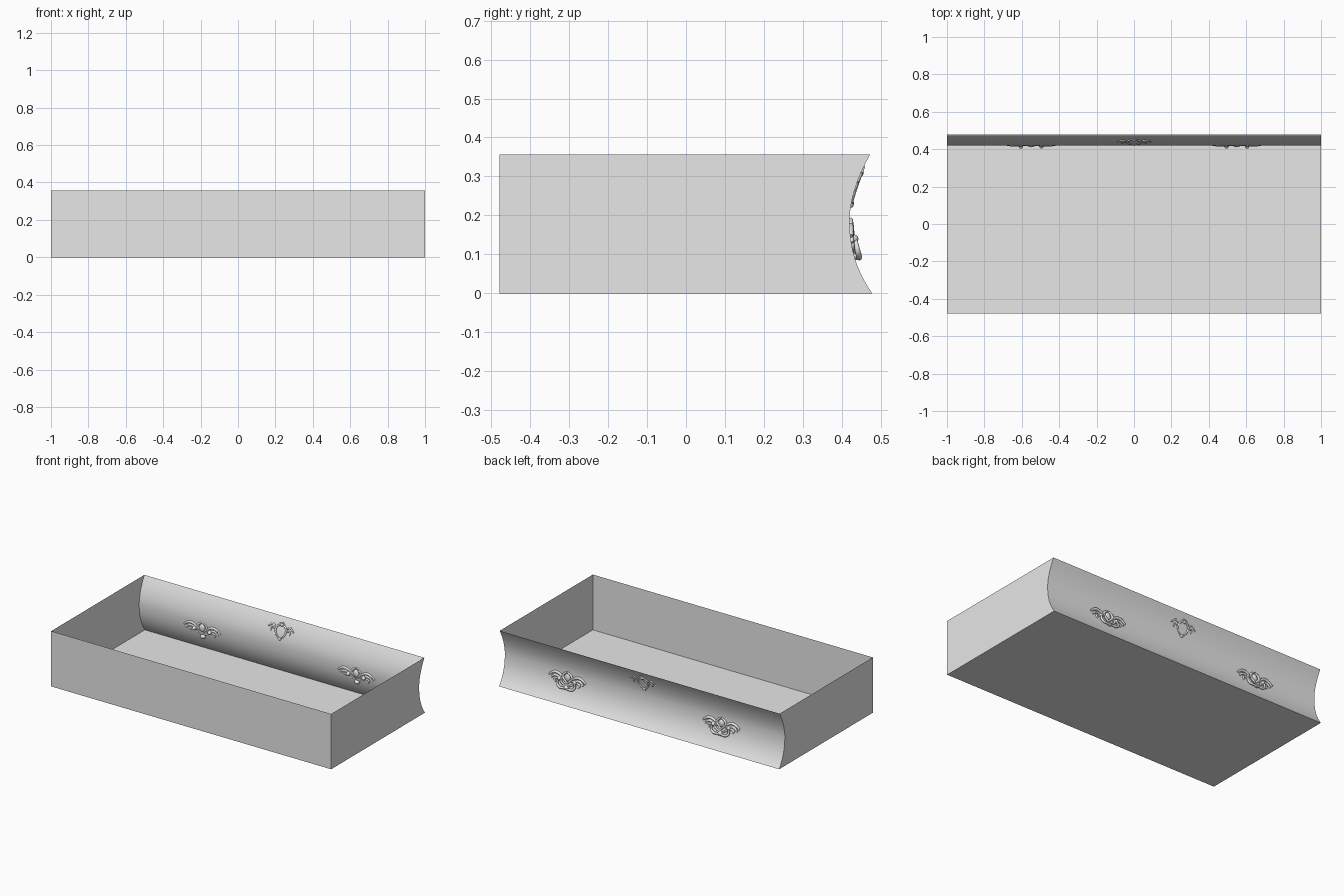
import bpy
import bmesh
from mathutils import Matrix, Vector

cube = bpy.data.objects.get("Cube")
if cube:
    bpy.data.objects.remove(cube, do_unlink=True)

HEIGHT, FRONT, WAIST = 0.357, -0.478, 0.19

grey = bpy.data.materials.new("light grey")
grey.use_nodes = True
grey.diffuse_color = (0.8, 0.8, 0.8, 1)
grey.node_tree.nodes["Principled BSDF"].inputs["Base Color"].default_value = (0.8, 0.8, 0.8, 1)


def wall_y(z):
    """Depth of the hollow drawer face at height z."""
    if z < WAIST:
        return 0.42 + 0.058 * ((WAIST - z) / WAIST) ** 2.3
    return 0.42 + 0.053 * ((z - WAIST) / (HEIGHT - WAIST)) ** 1.8


def add_object(name, mesh):
    mesh.materials.clear()
    mesh.materials.append(grey)
    obj = bpy.data.objects.new(name, mesh)
    bpy.context.collection.objects.link(obj)
    return obj


def sheet(name, polygons, smooth=False):
    bm = bmesh.new()
    for points in polygons:
        bm.faces.new([bm.verts.new(p) for p in points])
    bmesh.ops.remove_doubles(bm, verts=bm.verts, dist=1e-5)
    for f in bm.faces:
        f.smooth = smooth
    mesh = bpy.data.meshes.new(name)
    bm.to_mesh(mesh)
    bm.free()
    return add_object(name, mesh)


# Thin-walled drawer box
steps = 20
profile = [(wall_y(HEIGHT * i / steps), HEIGHT * i / steps) for i in range(steps + 1)]
back = profile[0][0]
sheet("drawer_floor", [[(-1, FRONT, 0), (-1, back, 0), (1, back, 0), (1, FRONT, 0)]])
sheet("flat_wall", [[(-1, FRONT, 0), (1, FRONT, 0), (1, FRONT, HEIGHT), (-1, FRONT, HEIGHT)]])
outline = [(FRONT, 0)] + profile + [(FRONT, HEIGHT)]
sheet("left_side", [[(1, y, z) for y, z in outline]])
sheet("right_side", [[(-1, y, z) for y, z in reversed(outline)]])

# Hollow curved face
sheet("curved_face", [[(1, *a), (-1, *a), (-1, *b), (1, *b)]
                      for a, b in zip(profile, profile[1:])], smooth=True)


def ornament(name, x, z, strokes, knobs):
    """Mirrored scrollwork that follows the curved face."""
    curve = bpy.data.curves.new(name, "CURVE")
    curve.dimensions = "3D"
    curve.bevel_depth = 1
    curve.bevel_resolution = 2
    curve.use_fill_caps = True
    for lift, thick, points in strokes:
        for side in (-1, 1):
            spline = curve.splines.new("NURBS")
            spline.points.add(len(points) - 1)
            spline.order_u = 3
            spline.resolution_u = 5
            spline.use_endpoint_u = True
            last = len(points) - 1
            for i, (u, h) in enumerate(points):
                p = spline.points[i]
                p.co = (x + side * u, wall_y(z + h) + lift, z + h, 1)
                p.radius = thick * (0.6 + 1.6 * i * (last - i) / last ** 2)
    source = bpy.data.objects.new(name + "_source", curve)
    bpy.context.collection.objects.link(source)
    bpy.context.view_layer.update()
    evaluated = source.evaluated_get(bpy.context.evaluated_depsgraph_get())
    mesh = bpy.data.meshes.new_from_object(evaluated)
    bpy.data.objects.remove(source, do_unlink=True)
    bm = bmesh.new()
    bm.from_mesh(mesh)
    # Flattened bosses
    for u, h, wide, tall, deep in knobs:
        for side in {1, -1 if u else 1}:
            place = Matrix.Translation(Vector((x + side * u, wall_y(z + h), z + h)))
            bmesh.ops.create_uvsphere(bm, u_segments=14, v_segments=8, radius=1,
                                      matrix=place @ Matrix.Diagonal((wide, deep, tall, 1)))
    for f in bm.faces:
        f.smooth = True
    bm.to_mesh(mesh)
    bm.free()
    mesh.name = name
    add_object(name, mesh)


# Drop pulls: hanging bail, scrolled wings, leaves and crest
pull_strokes = [
    (0.012, 0.008, [(0.055, 0.005), (0.07, -0.02), (0.045, -0.045), (0.015, -0.04), (0, -0.046)]),
    (0.002, 0.009, [(0.02, 0.005), (0.05, 0.03), (0.08, 0.04), (0.11, 0.03), (0.13, 0.012)]),
    (0.002, 0.008, [(0.03, 0), (0.07, 0.02), (0.1, 0.015), (0.115, -0.005)]),
    (0.002, 0.007, [(0.04, -0.01), (0.075, 0.005), (0.095, -0.01), (0.08, -0.022)]),
    (0.003, 0.008, [(0, 0.055), (0.025, 0.045), (0.035, 0.02), (0.015, 0), (0, -0.015)]),
    (0.004, 0.007, [(0.01, -0.03), (0.035, -0.02), (0.05, 0), (0.03, 0.015)]),
]
pull_knobs = [(0.055, 0.005, 0.013, 0.013, 0.02), (0, 0.02, 0.02, 0.025, 0.011),
              (0, -0.038, 0.018, 0.012, 0.019)]
for name, x in (("left_pull", 0.55), ("right_pull", -0.55)):
    ornament(name, x, 0.135, pull_strokes, pull_knobs)

# Keyhole plate: open ring with leafy wings
plate_strokes = [
    (0, 0.006, [(0, 0.035), (0.025, 0.035), (0.04, 0.01), (0.03, -0.025), (0, -0.05)]),
    (0, 0.006, [(0.03, 0.01), (0.055, 0.035), (0.075, 0.025), (0.09, 0.01)]),
    (0, 0.005, [(0.03, -0.005), (0.055, 0.015), (0.07, 0.005), (0.065, -0.012)]),
    (0, 0.005, [(0, 0.05), (0.015, 0.045), (0.02, 0.025), (0.035, 0.02)]),
]
ornament("keyhole_plate", 0, 0.275, plate_strokes,
         [(0, 0.035, 0.012, 0.01, 0.007), (0, -0.045, 0.012, 0.01, 0.007)])
